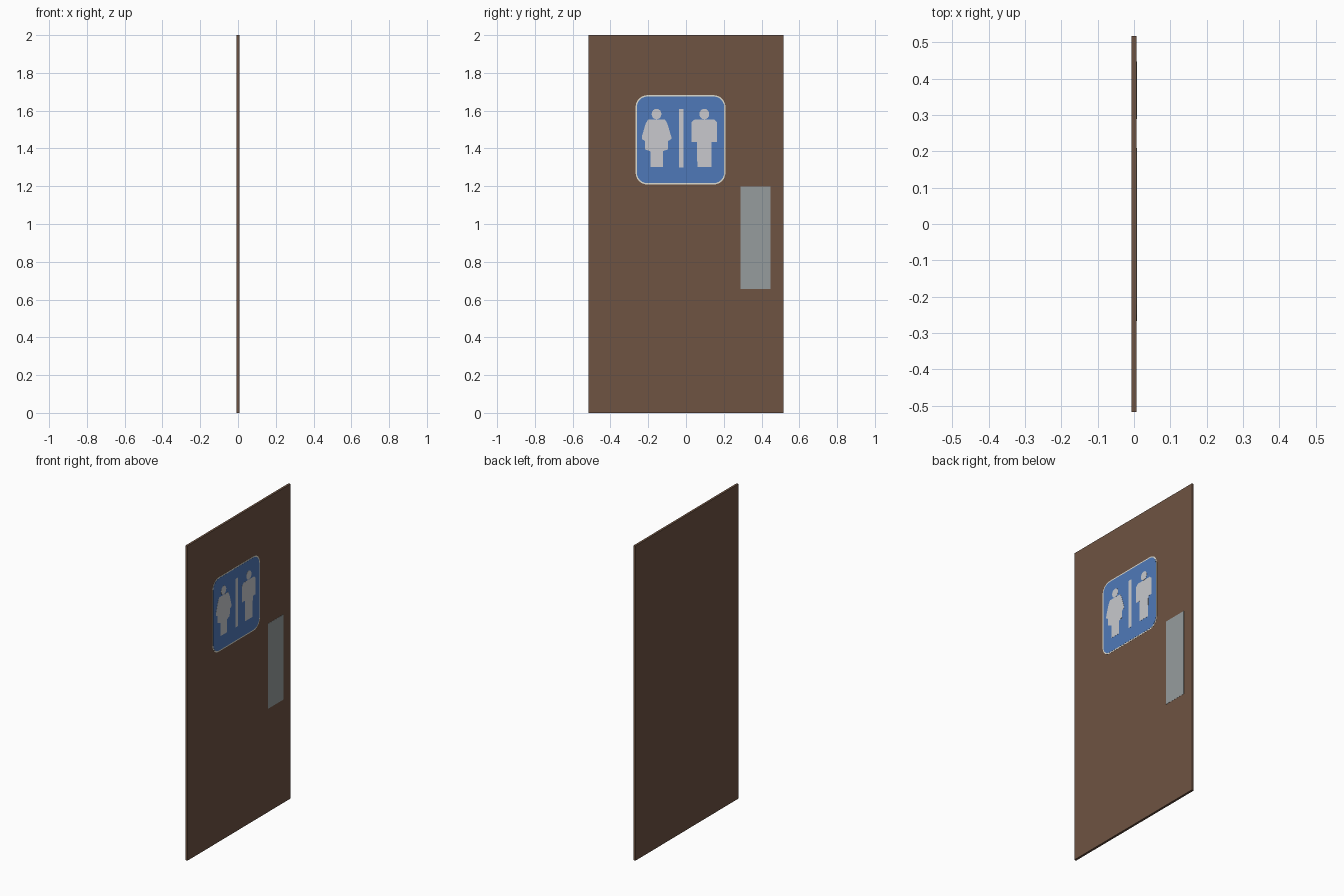
import bpy, bmesh, math

if "Cube" in bpy.data.objects:
    bpy.data.objects.remove(bpy.data.objects["Cube"])

T = 0.007  # half thickness of the door


def material(name, rgb):
    lin = [((c / 255 + 0.055) / 1.055) ** 2.4 for c in rgb]
    m = bpy.data.materials.new(name)
    m.diffuse_color = (*lin, 1)
    m.use_nodes = True
    m.node_tree.nodes["Principled BSDF"].inputs["Base Color"].default_value = m.diffuse_color
    return m


brown = material("door brown", (110, 83, 66))
blue = material("sign blue", (79, 121, 185))
grey = material("figure light grey", (200, 201, 205))
cream = material("border cream", (222, 220, 208))
steel = material("plate steel grey", (150, 156, 157))


def slab(name, outline, x0, x1, mat):
    """Extrude a (y, z) outline from x0 to x1."""
    bm = bmesh.new()
    face = bm.faces.new([bm.verts.new((x0, y, z)) for y, z in outline])
    new = bmesh.ops.extrude_face_region(bm, geom=[face])["geom"]
    bmesh.ops.translate(bm, vec=(x1 - x0, 0, 0),
                        verts=[g for g in new if isinstance(g, bmesh.types.BMVert)])
    bmesh.ops.recalc_face_normals(bm, faces=bm.faces)
    me = bpy.data.meshes.new(name)
    bm.to_mesh(me)
    bm.free()
    me.materials.append(mat)
    ob = bpy.data.objects.new(name, me)
    bpy.context.collection.objects.link(ob)
    return ob


def rect(y0, y1, z0, z1):
    return [(y0, z0), (y1, z0), (y1, z1), (y0, z1)]


def rounded(y0, y1, z0, z1, r, n=6):
    corners = [(y1 - r, z1 - r), (y0 + r, z1 - r), (y0 + r, z0 + r), (y1 - r, z0 + r)]
    return [(cy + r * math.cos(a), cz + r * math.sin(a))
            for i, (cy, cz) in enumerate(corners)
            for a in [math.pi / 2 * (i + k / n) for k in range(n + 1)]]


def figure(name, cy, profile):
    """Mirrored body from (half width, z) pairs, plus a round head."""
    body = [(cy + w, z) for w, z in profile] + [(cy - w, z) for w, z in reversed(profile)]
    slab(name + "_body", body, T, T + 0.0018, grey)
    head = [(cy + 0.026 * math.cos(a), 1.582 + 0.028 * math.sin(a))
            for a in [math.tau * k / 16 for k in range(16)]]
    slab(name + "_head", head, T, T + 0.0018, grey)


# door panel
slab("door_panel", rect(-0.517, 0.517, 0, 2), -T, T, brown)

# push plate
slab("push_plate", rect(0.289, 0.447, 0.657, 1.198), T, T + 0.001, steel)

# sign with thin border
slab("sign_border", rounded(-0.267, 0.209, 1.209, 1.682, 0.062), T, T + 0.0006, cream)
slab("sign_panel", rounded(-0.26, 0.202, 1.216, 1.675, 0.056), T, T + 0.0012, blue)
slab("sign_divider", rect(-0.038, -0.013, 1.299, 1.608), T, T + 0.0018, grey)

# sign figures
figure("left_figure", -0.156, [(0.045, 1.553), (0.058, 1.53), (0.078, 1.462), (0.078, 1.45),
                               (0.062, 1.44), (0.06, 1.395), (0.033, 1.385), (0.033, 1.302)])
figure("right_figure", 0.097, [(0.052, 1.553), (0.068, 1.538), (0.068, 1.434),
                               (0.039, 1.434), (0.037, 1.302)])
